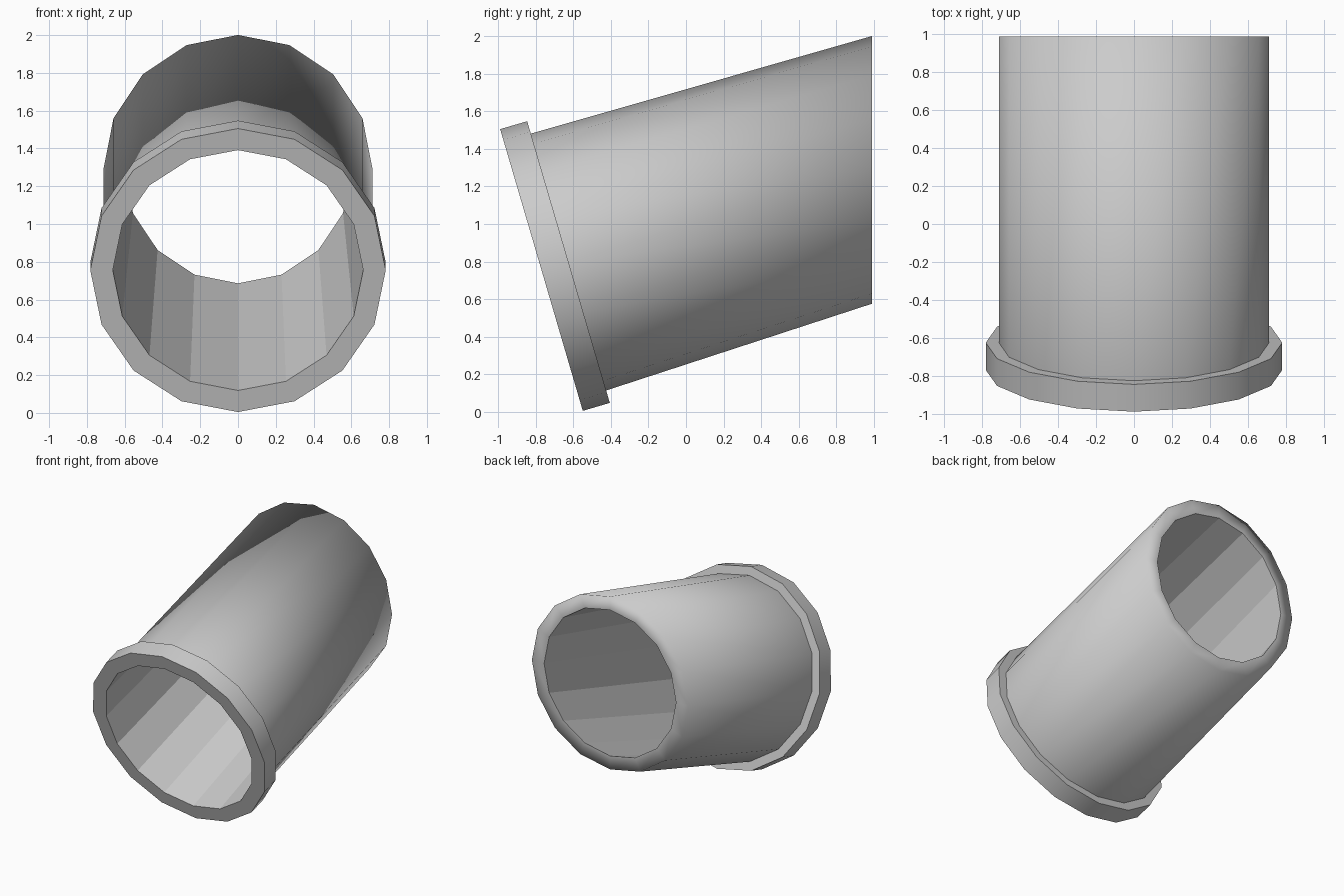
import bpy, bmesh, math

if "Cube" in bpy.data.objects:
    bpy.data.objects.remove(bpy.data.objects["Cube"])

SIDES = 16
TILT = math.atan2(0.44, 1.50)          # lean of the flanged mouth
C, S = math.cos(TILT), math.sin(TILT)
MOUTH = (-0.77, 0.755)                  # y, z of mouth centre
SHOULDER = (MOUTH[0] + 0.15 * C, MOUTH[1] + 0.15 * S)
OUTLET = (0.99, 1.288)                  # upright rear end

# Ring sections in order around the wall: centre, tilt, radius
sections = [
    (MOUTH, TILT, 0.663),      # mouth bore
    (MOUTH, TILT, 0.782),      # flange front edge
    (SHOULDER, TILT, 0.782),   # flange back edge
    (SHOULDER, TILT, 0.713),   # pipe start
    (OUTLET, 0.0, 0.713),      # outlet outer edge
    (OUTLET, 0.0, 0.602),      # outlet bore
]
# Smooth flag for the band following each section
smooth = [False, True, False, True, True, False]


def ring(bm, centre, tilt, r):
    verts = []
    for i in range(SIDES):
        a = 2 * math.pi * i / SIDES
        x, h = r * math.sin(a), r * math.cos(a)
        verts.append(bm.verts.new((x, centre[0] - h * math.sin(tilt),
                                   centre[1] + h * math.cos(tilt))))
    return verts


# Flanged pipe: one closed wall bridged through the sections
bm = bmesh.new()
rings = [ring(bm, *s) for s in sections]
for k, a in enumerate(rings):
    b = rings[(k + 1) % len(rings)]
    for i in range(SIDES):
        j = (i + 1) % SIDES
        f = bm.faces.new((a[i], a[j], b[j], b[i]))
        f.smooth = smooth[k]
bmesh.ops.recalc_face_normals(bm, faces=bm.faces)
mesh = bpy.data.meshes.new("flanged_pipe")
bm.to_mesh(mesh)
bm.free()
bpy.context.collection.objects.link(bpy.data.objects.new("flanged_pipe", mesh))
